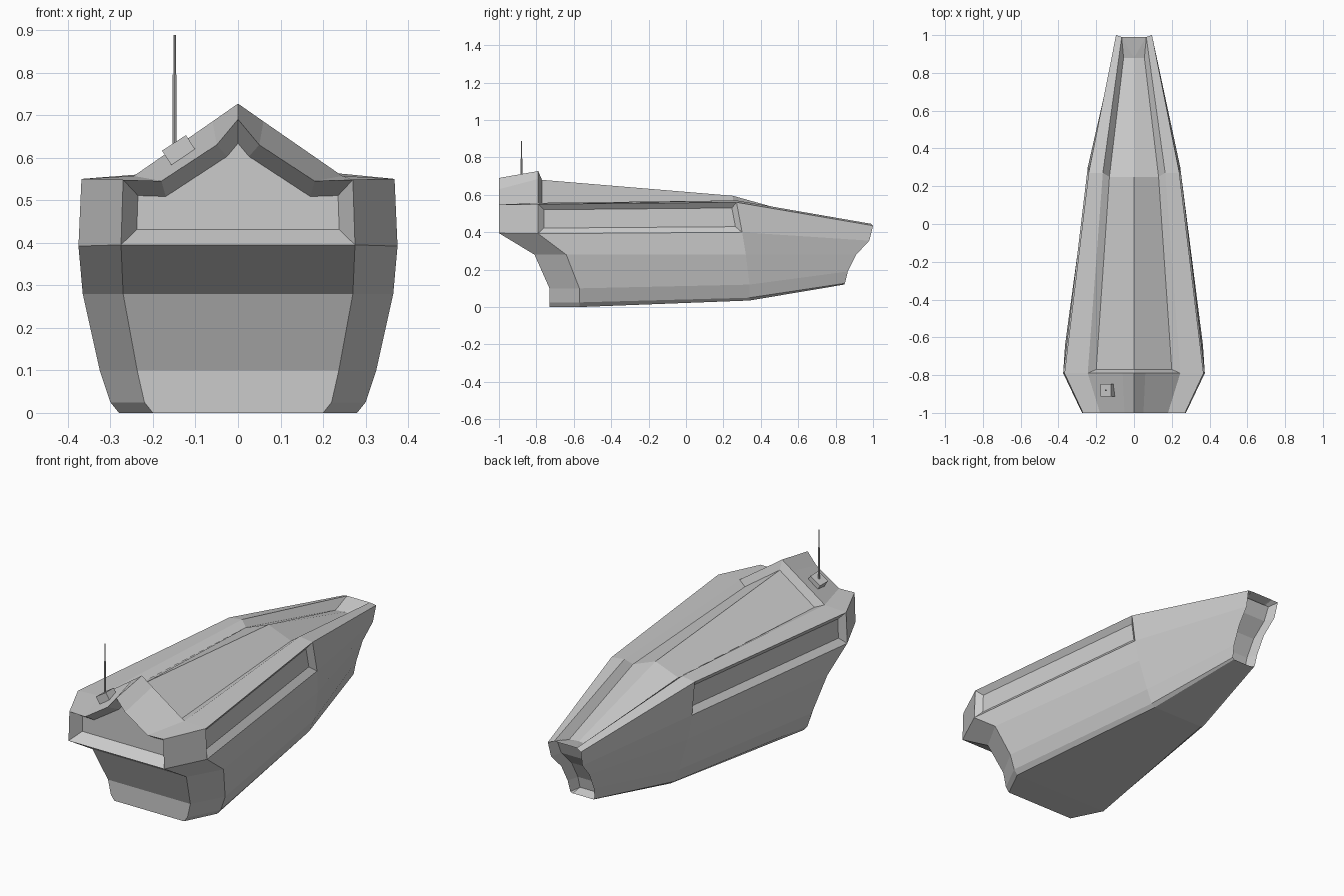
import bpy, bmesh, math
from mathutils import Vector

if "Cube" in bpy.data.objects:
    bpy.data.objects.remove(bpy.data.objects["Cube"])

bm = bmesh.new()

def flip(p):
    return (-p[0], p[1], p[2])

def add(pts):
    return bm.faces.new([bm.verts.new(p) for p in pts])

def pair(pts):
    """Face on the right side plus its mirror image."""
    return [add(pts), add([flip(p) for p in reversed(pts)])]

def span(pts):
    """Single face crossing the centre line."""
    return add(list(pts) + [flip(p) for p in reversed(pts) if p[0] > 1e-6])

# Hull stations, from keel to rail to inner rim
transom = [(.20, -.73, 0), (.22, -.73, .025), (.237, -.73, .10), (.27, -.81, .28),
           (.275, -1, .395), (.27, -1, .548), (.18, -1, .545)]
corner = [(.28, -.57, 0), (.30, -.57, .025), (.325, -.57, .10), (.365, -.64, .28),
          (.375, -.79, .392), (.368, -.79, .55), (.245, -.79, .557)]
mid = [(.15, .34, .035), (.17, .34, .05), (.20, .34, .12), (.235, .32, .28),
       (.245, .30, .40), (.24, .27, .56), (.165, .27, .57)]
bow = [(.06, .845, .12), (.07, .85, .127), (.075, .865, .19), (.08, .91, .28),
       (.09, .98, .355), (.095, 1, .435), (.065, .99, .445)]

side_panels = []
stations = [transom, corner, mid, bow]
for s, (a, b) in enumerate(zip(stations, stations[1:])):
    for i in range(6):
        faces = pair([a[i], b[i], b[i + 1], a[i + 1]])
        if s == 1 and i == 4:
            side_panels = faces
    span([a[0], b[0]])                      # flat bottom

# Lower transom and bow end
for i in range(4):
    span([transom[i], transom[i + 1]])
bow_faces = [span([bow[i], bow[i + 1]]) for i in range(6)]

# Stern cabin with a gabled roof
knee_a, ridge_a = (.05, -1, .63), (0, -1, .69)
knee_b, ridge_b = (.06, -.79, .685), (0, -.79, .727)
stern_face = span([transom[4], transom[5], transom[6], knee_a, ridge_a])
pair([transom[6], corner[6], knee_b, knee_a])
pair([knee_a, knee_b, ridge_b, ridge_a])

# Sunken ridged deck between the rims
edge = [(.20, -.77, .54), (.13, .25, .545), (.055, .88, .415), bow[6]]
ridge = [(0, -.77, .68), (0, .25, .595), (0, .88, .42), (0, .99, .445)]
pair([corner[6], edge[0], ridge[0], ridge_b, knee_b])
pair([corner[6], mid[6], edge[1], edge[0]])
pair([mid[6], bow[6], edge[2], edge[1]])
for i in range(2):
    pair([edge[i], edge[i + 1], ridge[i + 1], ridge[i]])
pair([edge[2], ridge[2], (0, .88, .42), ridge[2]][:2] + [bow[6]])
span([ridge[2], bow[6]])

bmesh.ops.remove_doubles(bm, verts=bm.verts, dist=1e-5)
bmesh.ops.recalc_face_normals(bm, faces=bm.faces)

def recess(faces, thickness, move):
    """Inset a group of faces and push the inner part in."""
    bmesh.ops.inset_region(bm, faces=faces, thickness=thickness, use_even_offset=True)
    for v in {v for f in faces for v in f.verts}:
        v.co += Vector(move)

# Stern window, bow opening and side grooves
recess([stern_face], .036, (0, .06, 0))
recess(bow_faces, .017, (0, -.06, 0))
for f in side_panels:
    sign = 1 if f.calc_center_median().x > 0 else -1
    recess([f], .03, (-.025 * sign, 0, 0))

mesh = bpy.data.meshes.new("hull")
bm.to_mesh(mesh)
bm.free()
bpy.context.collection.objects.link(bpy.data.objects.new("hull", mesh))

# Antenna foot, tilted to the roof slope
bpy.ops.mesh.primitive_cube_add(size=1, location=(-.139, -.88, .617),
                                rotation=(0, -math.radians(33), 0))
foot = bpy.context.object
foot.name = "antenna_foot"
foot.scale = (.067, .065, .042)

# Two-step antenna mast
for name, r, z0, z1 in (("antenna_lower", .005, .62, .795), ("antenna_upper", .003, .79, .888)):
    bpy.ops.mesh.primitive_cylinder_add(vertices=8, radius=r, depth=z1 - z0,
                                        location=(-.149, -.88, (z0 + z1) / 2))
    bpy.context.object.name = name
